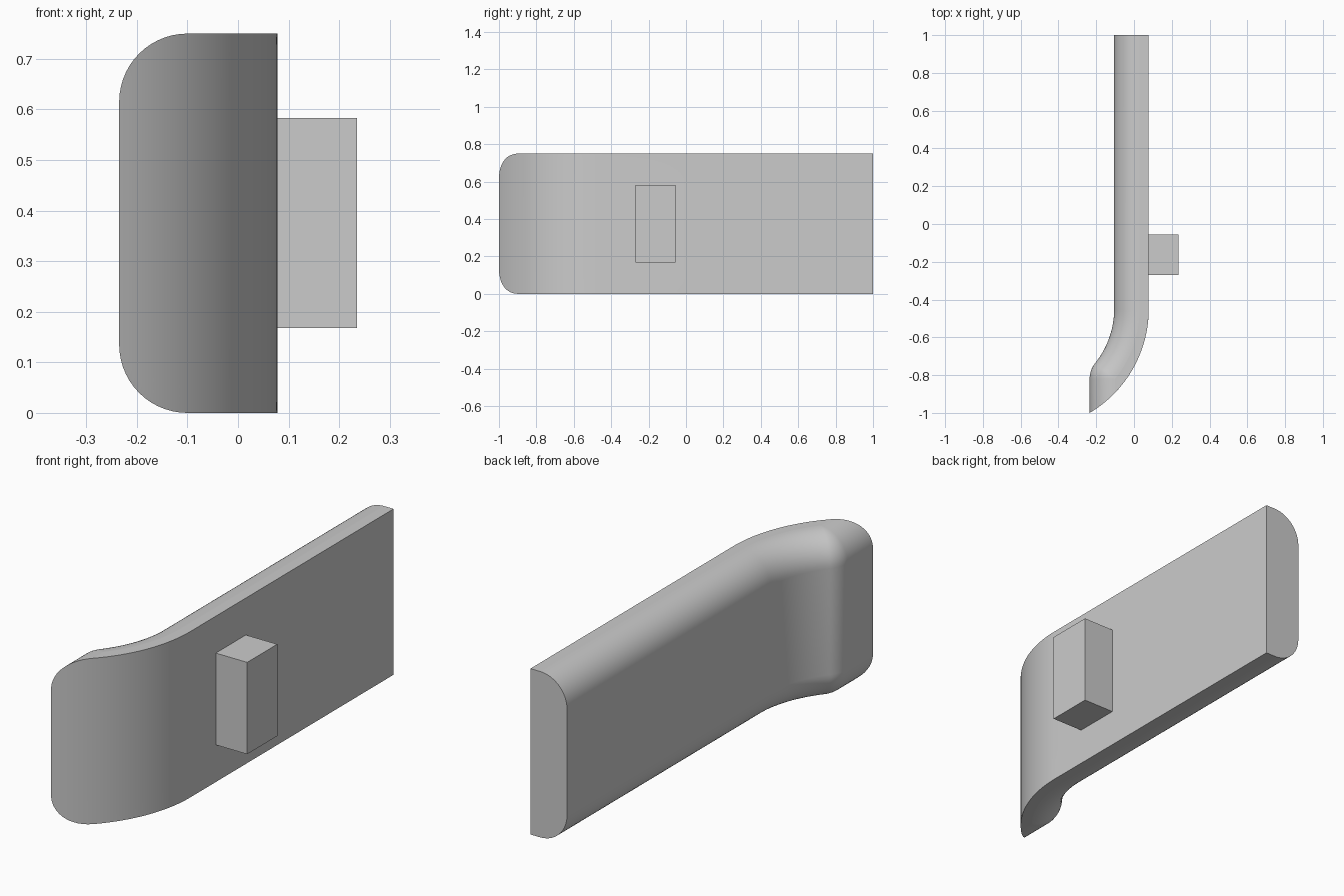
import bpy, bmesh
from math import sin, cos, pi, sqrt, atan2, acos, radians

if "Cube" in bpy.data.objects:
    bpy.data.objects.remove(bpy.data.objects["Cube"])

H = 0.75                      # height
X_OUT, X_IN, X_END = 0.078, -0.105, -0.235
FIL = 0.135                   # fillet radius
BEND_Y, R_OUT = -0.45, 0.64   # start and radius of the bend
CX = X_OUT - R_OUT
R_IN = X_IN - CX
N = 32


def arc(cx, cy, r, a0, a1, n):
    return [(cx + r * cos(a0 + (a1 - a0) * i / n),
             cy + r * sin(a0 + (a1 - a0) * i / n)) for i in range(n + 1)]


def outline(inset):
    """Plan outline with the inner and end faces moved in by inset."""
    # outer face, ending where the end plane cuts it
    pts = [(X_OUT, 1)]
    pts += arc(CX, BEND_Y, R_OUT, 0, -acos((X_END + inset - CX) / R_OUT), N)
    # rounded corner between the end face and inner face
    bx = X_END + FIL - CX
    by = -sqrt((R_IN + FIL) ** 2 - bx ** 2)
    a = atan2(by, bx)
    pts += arc(CX + bx, BEND_Y + by, FIL - inset, pi, pi + a, 12)
    # inner bend and straight
    pts += arc(CX, BEND_Y, R_IN + inset, a, 0, N)[1:]
    pts.append((X_IN + inset, 1))
    return pts


# Rows from bottom to top, following the fillet
steps = [i / 14 * pi / 2 for i in range(15)]
low = [(FIL * (1 - cos(t)), FIL * (1 - sin(t))) for t in steps]
eps = 0.0005
rows = [(z, min(inset, FIL - eps)) for z, inset in low]
rows += [(H - z, i) for z, i in reversed(rows)]

bm = bmesh.new()
loops = [[bm.verts.new((x, y, z)) for x, y in outline(i)] for z, i in rows]
for a, b in zip(loops, loops[1:]):
    for k in range(len(a)):
        j = (k + 1) % len(a)
        bm.faces.new((a[k], a[j], b[j], b[k]))
bm.faces.new(loops[0])
bm.faces.new(loops[-1])
bmesh.ops.recalc_face_normals(bm, faces=bm.faces)
mesh = bpy.data.meshes.new("curved_bar")
bm.to_mesh(mesh)
bm.free()
bar = bpy.data.objects.new("curved_bar", mesh)
bpy.context.collection.objects.link(bar)
bpy.context.view_layer.objects.active = bar
bar.select_set(True)
bpy.ops.object.shade_smooth_by_angle(angle=radians(30))
for p in mesh.polygons:       # caps stay flat
    if len(p.vertices) > 4:
        p.use_smooth = False

# Mounting block on the outer face
x0, x1, y0, y1, z0, z1 = 0.07, 0.235, -0.27, -0.055, 0.168, 0.583
bpy.ops.mesh.primitive_cube_add(size=1, location=((x0 + x1) / 2, (y0 + y1) / 2, (z0 + z1) / 2))
block = bpy.context.object
block.name = "mounting_block"
block.scale = (x1 - x0, y1 - y0, z1 - z0)
